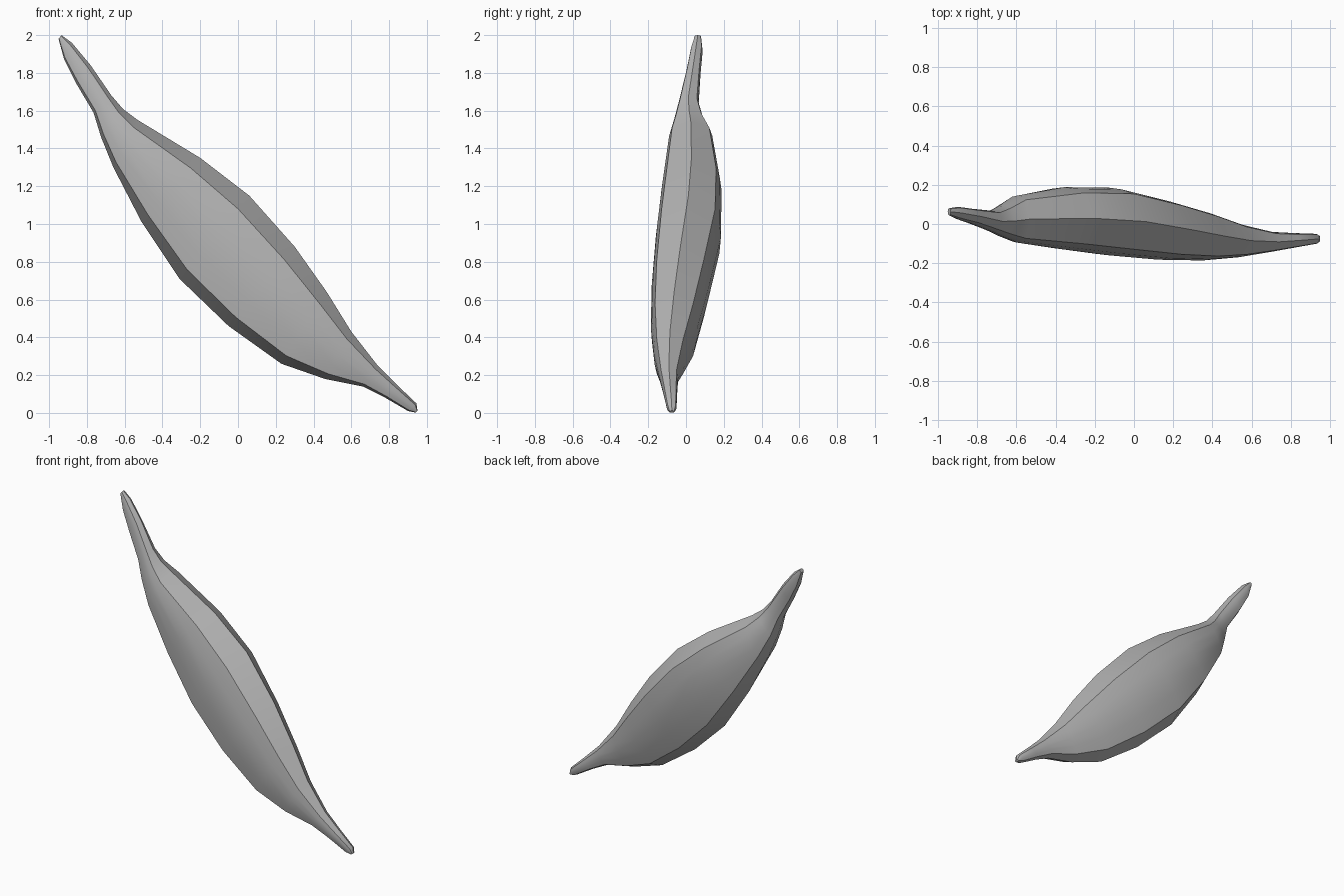
import bpy, bmesh
from mathutils import Vector

cube = bpy.data.objects.get("Cube")
if cube:
    bpy.data.objects.remove(cube, do_unlink=True)

# Plain grey surface
grey = bpy.data.materials.new("plain_grey")
grey.use_nodes = True
colour = (0.45, 0.45, 0.45, 1)
grey.diffuse_color = colour
grey.node_tree.nodes["Principled BSDF"].inputs["Base Color"].default_value = colour

# Stations along the pod: upper rim x, z; lower rim x, z; front y, back y
stations = [
    (-.935, 2.0, -.95, 1.98, .045, .08),
    (-.88, 1.96, -.92, 1.87, .025, .088),
    (-.78, 1.84, -.86, 1.75, .0, .077),
    (-.67, 1.68, -.765, 1.59, -.04, .067),
    (-.61, 1.61, -.725, 1.46, -.065, .095),
    (-.53, 1.55, -.66, 1.30, -.095, .145),
    (-.20, 1.35, -.51, 1.01, -.13, .188),
    (.06, 1.15, -.31, .71, -.16, .185),
    (.30, .88, -.05, .46, -.182, .122),
    (.47, .64, .23, .26, -.186, .06),
    (.60, .43, .46, .18, -.17, .0),
    (.74, .25, .66, .14, -.142, -.04),
    (.84, .15, .78, .08, -.122, -.046),
    (.945, .05, .90, .01, -.102, -.05),
    (.95, .012, .94, .002, -.09, -.06),
]

# Half section: fraction from upper to lower rim, share of the bulge
face_profile = [(.16, .82), (.33, .95), (.5, 1), (.7, .95), (.89, .82)]


def section(ux, uz, lx, lz, front, back):
    """Closed ring: upper rim, front face, lower rim, back face."""
    mid = (front + back) / 2
    upper, lower = Vector((ux, mid, uz)), Vector((lx, mid, lz))

    def side(y):
        ring = []
        for t, share in face_profile:
            p = upper.lerp(lower, t)
            p.y = mid + (y - mid) * share
            ring.append(p)
        return ring
    return [upper] + side(front) + [lower] + side(back)[::-1]


bm = bmesh.new()
rings = [[bm.verts.new(p) for p in section(*s)] for s in stations]
count = len(rings[0])
for a, b in zip(rings, rings[1:]):
    for i in range(count):
        j = (i + 1) % count
        bm.faces.new((a[i], a[j], b[j], b[i]))

# End caps
caps = [bm.faces.new(rings[0]), bm.faces.new(rings[-1])]
bmesh.ops.recalc_face_normals(bm, faces=bm.faces)
for f in bm.faces:
    f.smooth = True

# Sharp rims and face borders
n = len(face_profile)
for a, b in zip(rings, rings[1:]):
    for i in (0, 1, n, n + 1, n + 2, count - 1):
        bm.edges.get((a[i], b[i])).smooth = False
for cap in caps:
    for e in cap.edges:
        e.smooth = False

mesh = bpy.data.meshes.new("pod_body")
bm.to_mesh(mesh)
bm.free()
mesh.materials.append(grey)
pod = bpy.data.objects.new("pod_body", mesh)
bpy.context.scene.collection.objects.link(pod)
